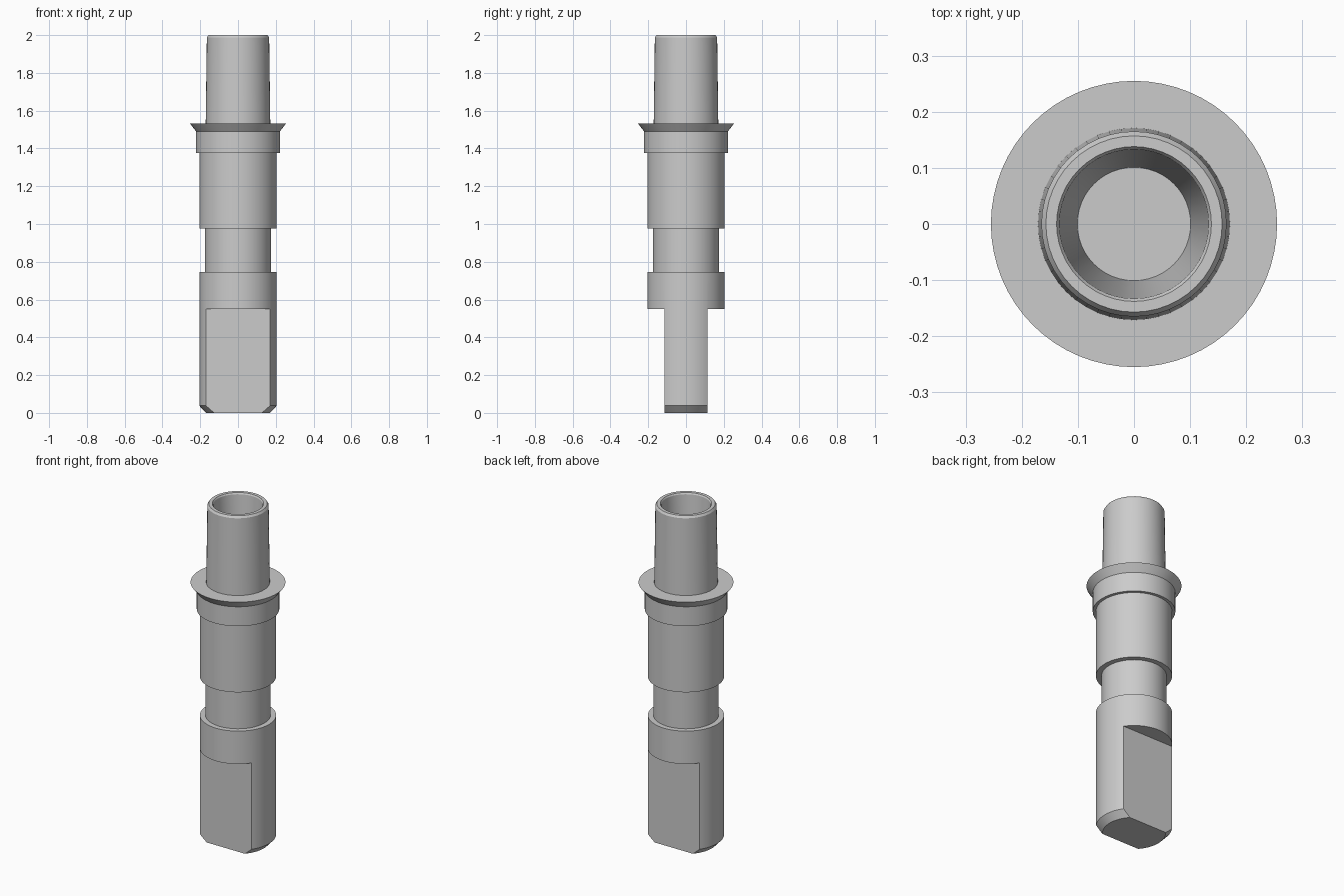
import bpy
import bmesh
import math

default = bpy.data.objects.get("Cube")
if default:
    bpy.data.objects.remove(default, do_unlink=True)

steel = bpy.data.materials.new("plain_grey_metal")
steel.use_nodes = True
grey = (0.6, 0.6, 0.6, 1)
steel.diffuse_color = grey
steel.node_tree.nodes["Principled BSDF"].inputs["Base Color"].default_value = grey


def finish(obj):
    obj.data.materials.clear()
    obj.data.materials.append(steel)
    bpy.ops.object.select_all(action="DESELECT")
    obj.select_set(True)
    bpy.context.view_layer.objects.active = obj
    bpy.ops.object.shade_smooth_by_angle(angle=math.radians(25))


def lathe(name, profile, segments=64):
    """Spin (radius, height) points about z, listed from bottom to top outside."""
    bm = bmesh.new()
    rings = []
    for r, z in profile:
        if r == 0:
            rings.append([bm.verts.new((0, 0, z))] * segments)
        else:
            rings.append([bm.verts.new((r * math.cos(a), r * math.sin(a), z))
                          for a in (math.tau * i / segments for i in range(segments))])
    for low, high in zip(rings, rings[1:]):
        for i in range(segments):
            j = (i + 1) % segments
            corners = [low[i], low[j], high[j], high[i]]
            bm.faces.new(list(dict.fromkeys(corners)))
    mesh = bpy.data.meshes.new(name)
    bm.to_mesh(mesh)
    bm.free()
    obj = bpy.data.objects.new(name, mesh)
    bpy.context.collection.objects.link(obj)
    return obj


# Drive shank: chamfered foot with two milled flats
shank = lathe("drive_shank", [(0, 0), (0.17, 0), (0.205, 0.038),
                              (0.205, 0.745), (0, 0.745)])
for side in (-1, 1):
    bpy.ops.mesh.primitive_cube_add(size=1, location=(0, side * 0.315, 0.2))
    cutter = bpy.context.object
    cutter.name = "flat_cutter"
    cutter.scale = (1, 0.4, 0.7)
    bpy.context.view_layer.update()
    cut = shank.modifiers.new("flat", "BOOLEAN")
    cut.operation = "DIFFERENCE"
    cut.solver = "EXACT"
    cut.object = cutter
    bpy.context.view_layer.objects.active = shank
    bpy.ops.object.modifier_apply(modifier=cut.name)
    bpy.data.objects.remove(cutter, do_unlink=True)
finish(shank)

# Relief neck
finish(lathe("neck", [(0.175, 0.745), (0.175, 0.975)]))

# Main barrel
finish(lathe("barrel", [(0.175, 0.975), (0.205, 0.975), (0.205, 1.375)]))

# Collar with a flared flange
finish(lathe("flared_collar", [(0.205, 1.375), (0.222, 1.375), (0.222, 1.49),
                               (0.255, 1.533), (0.17, 1.533)]))

# Slightly tapered tube with a rounded lip and a blind tapered bore
finish(lathe("socket_tube", [(0.171, 1.533), (0.165, 1.988), (0.157, 2.0),
                             (0.138, 2.0), (0.133, 1.992),
                             (0.101, 1.55), (0, 1.55)], 48))
